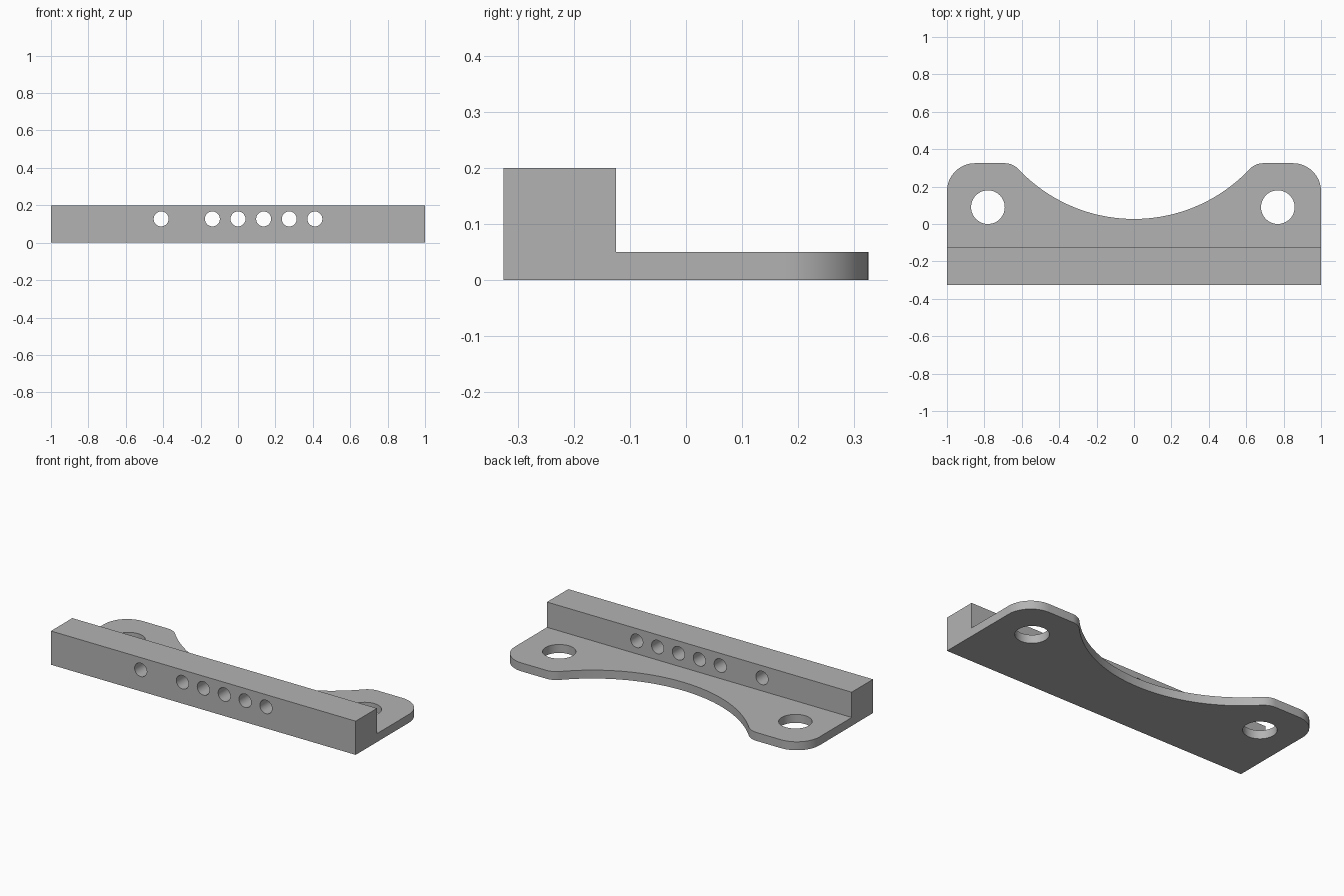
import bpy, bmesh
from math import pi, sin, cos, atan2, sqrt
from mathutils import Matrix

old = bpy.data.objects.get("Cube")
if old:
    bpy.data.objects.remove(old, do_unlink=True)

HALF_W, HALF_D = 1.0, 0.325
PLATE_T, BAR_H, BAR_D = 0.05, 0.2, 0.2

grey = bpy.data.materials.new("plain grey")
grey.use_nodes = True
colour = (0.45, 0.45, 0.45, 1)
grey.diffuse_color = colour
grey.node_tree.nodes["Principled BSDF"].inputs["Base Color"].default_value = colour


def make_object(name, bm):
    bmesh.ops.recalc_face_normals(bm, faces=bm.faces)
    mesh = bpy.data.meshes.new(name)
    bm.to_mesh(mesh)
    bm.free()
    mesh.materials.append(grey)
    obj = bpy.data.objects.new(name, mesh)
    bpy.context.collection.objects.link(obj)
    return obj


def arc(cx, cy, r, start, end, steps):
    angles = [start + (end - start) * i / steps for i in range(steps + 1)]
    return [(cx + r * cos(a), cy + r * sin(a)) for a in angles]


def extrude_outline(name, points, height):
    bm = bmesh.new()
    face = bm.faces.new([bm.verts.new((x, y, 0)) for x, y in points])
    new = bmesh.ops.extrude_face_region(bm, geom=[face])["geom"]
    verts = [g for g in new if isinstance(g, bmesh.types.BMVert)]
    bmesh.ops.translate(bm, verts=verts, vec=(0, 0, height))
    return make_object(name, bm)


def combine(target, other, operation):
    mod = target.modifiers.new(operation, "BOOLEAN")
    mod.operation, mod.solver, mod.object = operation, "EXACT", other
    bpy.context.view_layer.objects.active = target
    bpy.ops.object.modifier_apply(modifier=mod.name)
    bpy.data.objects.remove(other, do_unlink=True)


def drill(target, x, y, z, radius, depth, rotation=Matrix()):
    bm = bmesh.new()
    bmesh.ops.create_cone(bm, cap_ends=True, segments=48, radius1=radius,
                          radius2=radius, depth=depth,
                          matrix=Matrix.Translation((x, y, z)) @ rotation)
    cutter = make_object("hole_cutter", bm)
    cutter.hide_render = True
    combine(target, cutter, "DIFFERENCE")


# Right half of the plate outline: rounded ear, small fillet, large scoop
corner_r, fillet_r, scoop_r, scoop_y = 0.15, 0.1, 0.85, 0.877
fillet_y = HALF_D - fillet_r
fillet_x = sqrt((scoop_r + fillet_r) ** 2 - (scoop_y - fillet_y) ** 2)
toward = atan2(scoop_y - fillet_y, -fillet_x)
half = [(HALF_W, -HALF_D)]
half += arc(HALF_W - corner_r, HALF_D - corner_r, corner_r, 0, pi / 2, 16)
half += arc(fillet_x, fillet_y, fillet_r, pi / 2, toward, 10)
half += arc(0, scoop_y, scoop_r, toward - pi, -pi / 2, 32)[1:]
outline = half + [(-x, y) for x, y in reversed(half[:-1])]
bracket = extrude_outline("mounting_bracket", outline, PLATE_T)

# Raised bar along the front edge
bar_back = BAR_D - HALF_D
bar = extrude_outline("front_bar", [(-HALF_W, -HALF_D), (HALF_W, -HALF_D),
                                    (HALF_W, bar_back), (-HALF_W, bar_back)], BAR_H)
combine(bracket, bar, "UNION")

# Large mounting holes through the ears
for x in (-0.781, 0.769):
    drill(bracket, x, 0.09, PLATE_T / 2, 0.09, 0.2)

# Row of small holes through the bar, with one position left out
for step in (-3, -1, 0, 1, 2, 3):
    drill(bracket, step * 0.137, bar_back - BAR_D / 2, 0.127, 0.04, 0.4,
          Matrix.Rotation(pi / 2, 4, "X"))

bpy.ops.object.select_all(action="DESELECT")
bracket.select_set(True)
bpy.context.view_layer.objects.active = bracket
bpy.ops.object.shade_smooth_by_angle(angle=pi / 6)
